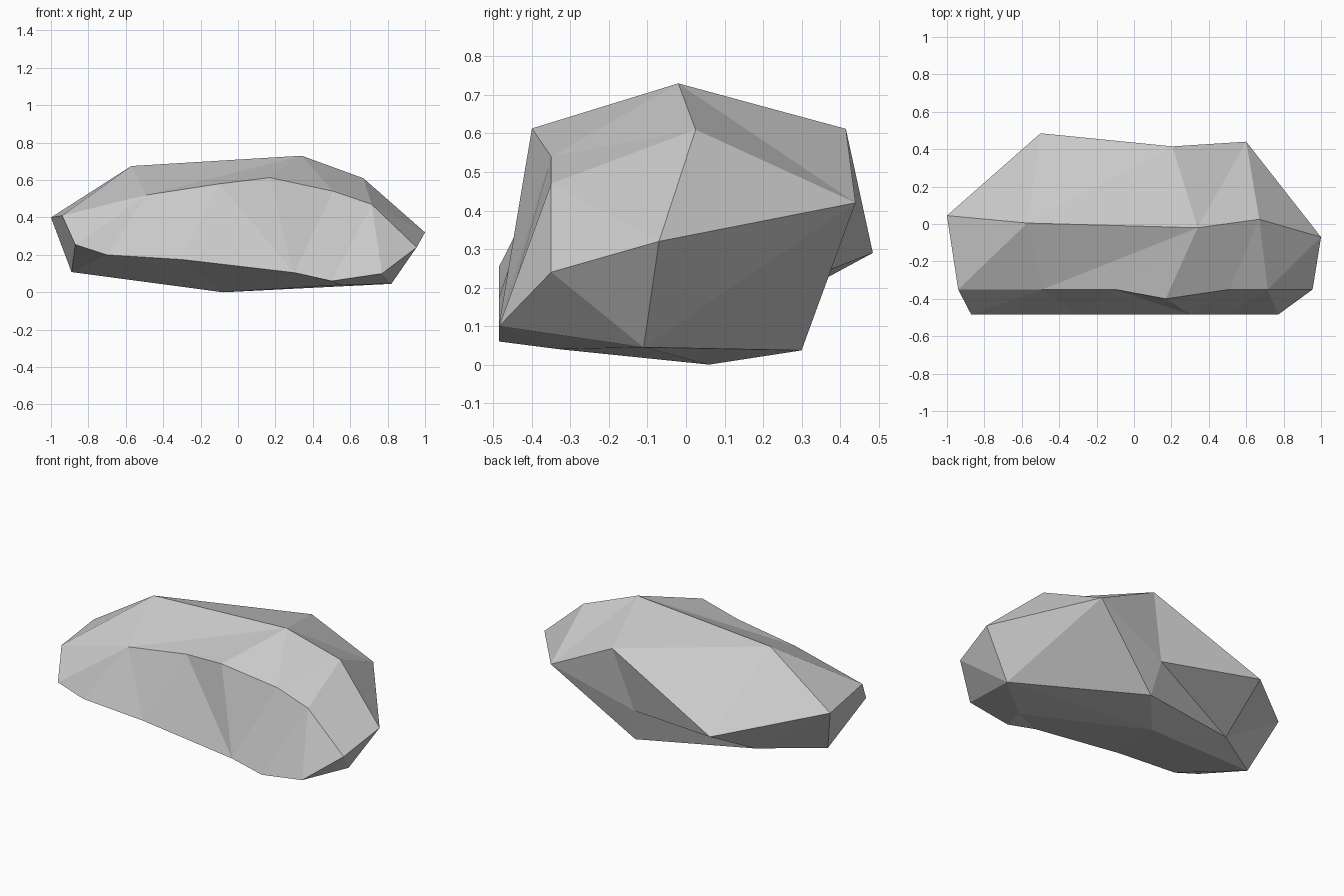
import bpy, bmesh

if "Cube" in bpy.data.objects:
    bpy.data.objects.remove(bpy.data.objects["Cube"])

bm = bmesh.new()


def chain(*points):
    return [bm.verts.new(p) for p in points]


def band(a, b, steps):
    """Triangulate between two chains; 'a' or 'b' says which one advances."""
    i = j = 0
    for s in steps:
        if s == 'a':
            tri = (a[i], b[j], a[i + 1])
            i += 1
        else:
            tri = (a[i], b[j], b[j + 1])
            j += 1
        if len(set(tri)) == 3:
            bm.faces.new(tri)


# Contour lines of the boulder, each running left to right
front_low = chain(*[(x, -0.485, z) for x, z in (
    (-0.87, 0.255), (-0.70, 0.20), (-0.30, 0.175), (0.30, 0.105), (0.50, 0.06), (0.77, 0.10))])
front_high = chain((-0.94, -0.35, 0.41), (-0.49, -0.35, 0.52), (-0.10, -0.35, 0.58),
                   (0.17, -0.40, 0.613), (0.51, -0.35, 0.54), (0.715, -0.35, 0.47),
                   (0.955, -0.35, 0.24))
ridge = chain((-1, 0.045, 0.40), (-0.57, 0.005, 0.675), (0.34, -0.02, 0.73),
              (0.67, 0.025, 0.61), (1, -0.07, 0.32))
b1, b2, b3 = chain((-0.50, 0.485, 0.29), (0.205, 0.415, 0.612), (0.60, 0.44, 0.42))
base = chain((-0.89, -0.09, 0.108), (-0.55, 0.13, 0.098), (0.13, 0.30, 0.037), (0.82, -0.11, 0.045))
belly = chain((-0.08, 0.06, 0.0), (0.55, -0.33, 0.04))
dent, = chain((0.10, 0.353, 0.238))

back = [ridge[0], b1, b2, b3, ridge[-1]]
under = [base[0], *belly, base[-1]]

# Front, top and back slopes
band(front_high, front_low, "abbabaababa")
band(front_high, ridge, "babaaababa")
band(ridge, back, "abbabaab")

# Underside
band(front_low, under, "abaabaab")
band(under, base, "babbaa")

# Left and right ends, and the back below the rim
for face in ((front_high[0], ridge[0], base[0]), (front_high[0], base[0], front_low[0]),
             (front_high[-1], base[-1], ridge[-1]), (front_high[-1], front_low[-1], base[-1]),
             (ridge[0], b1, base[1]), (ridge[0], base[1], base[0]),
             (b1, dent, base[1]), (dent, base[2], base[1]),
             (b1, b2, dent), (b2, b3, dent), (b3, base[2], dent),
             (b3, ridge[-1], base[-1]), (b3, base[-1], base[2])):
    bm.faces.new(face)

bmesh.ops.recalc_face_normals(bm, faces=bm.faces)
mesh = bpy.data.meshes.new("boulder")
bm.to_mesh(mesh)
bm.free()

# Plain grey stone
stone = bpy.data.materials.new("grey_stone")
stone.diffuse_color = (0.6, 0.6, 0.6, 1)
stone.use_nodes = True
stone.node_tree.nodes["Principled BSDF"].inputs["Base Color"].default_value = stone.diffuse_color
mesh.materials.append(stone)
boulder = bpy.data.objects.new("boulder", mesh)
bpy.context.collection.objects.link(boulder)
